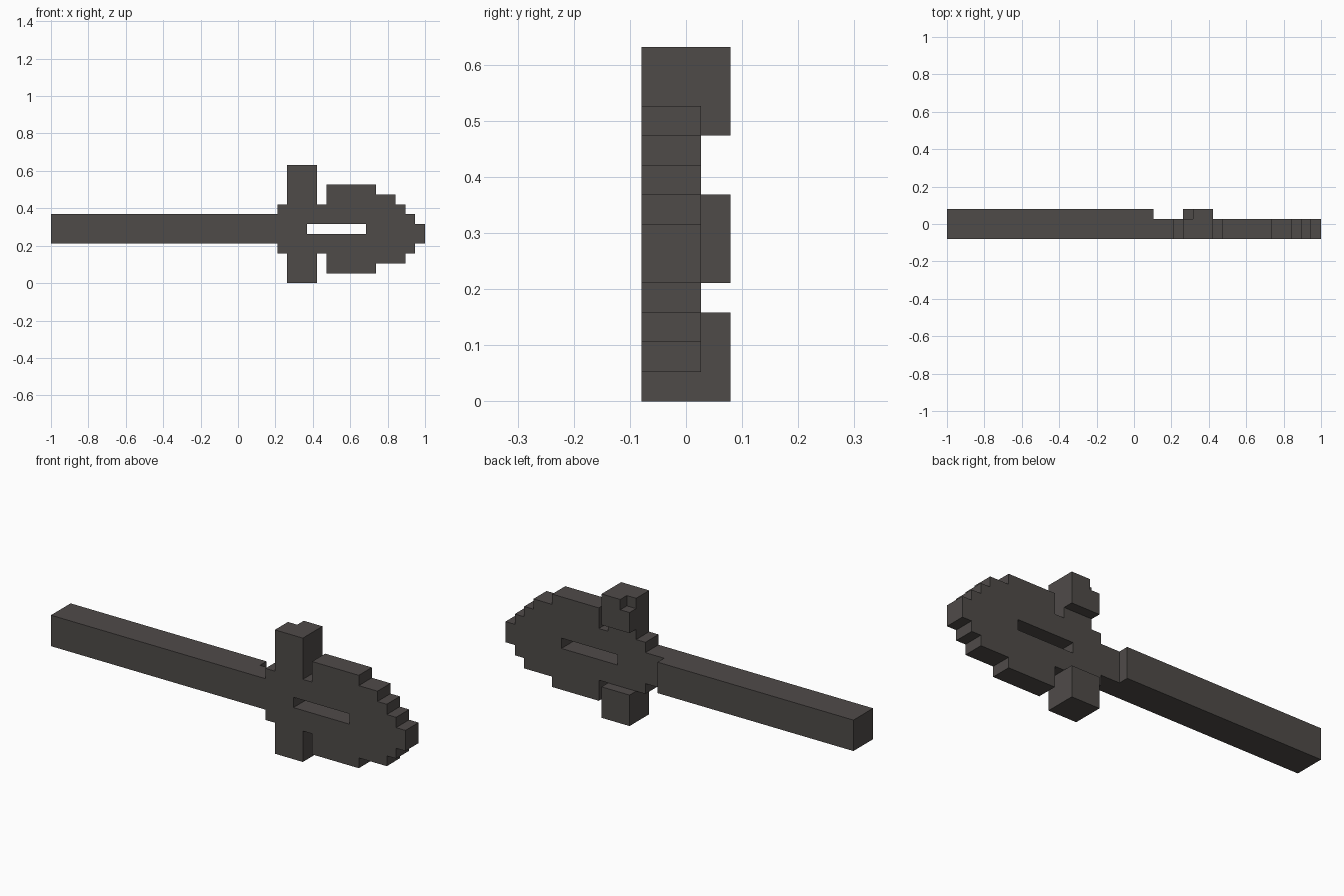
import bpy
import bmesh
import math

if "Cube" in bpy.data.objects:
    bpy.data.objects.remove(bpy.data.objects["Cube"])

U = 2 / 38  # one block; the model is 38 x 3 x 12 blocks

metal = bpy.data.materials.new("dark_grey")
metal.diffuse_color = (0.078, 0.070, 0.066, 1)
metal.use_nodes = True
metal.node_tree.nodes["Principled BSDF"].inputs["Base Color"].default_value = metal.diffuse_color


def block(x0, x1, y0, y1, z0, z1):
    return {(x, y, z) for x in range(x0, x1)
            for y in range(y0, y1) for z in range(z0, z1)}


# Handle: three blocks thick, thinning where it enters the head
handle = block(0, 21, 0, 3, 4, 7) | block(21, 23, 0, 2, 4, 7)

# Guard: thin crossbar with thick ends, one chipped corner on the top end
guard = block(24, 27, 0, 2, 0, 12)
guard |= block(24, 27, 2, 3, 0, 3) | block(24, 27, 2, 3, 9, 12)
guard -= {(24, 2, 11)}

# Head: stepped blade columns (x start, x end, bottom, top)
head = set()
for x0, x1, z0, z1 in [(23, 24, 3, 8), (27, 28, 3, 8), (28, 33, 1, 10),
                       (33, 35, 2, 9), (35, 36, 2, 8), (36, 37, 3, 7),
                       (37, 38, 4, 6)]:
    head |= block(x0, x1, 0, 2, z0, z1)

# Slot through the head and guard
slot = block(26, 32, 0, 2, 5, 6)
head -= slot
guard -= slot

parts = {"handle": handle, "guard": guard, "blade_head": head}
solid = set().union(*parts.values())


def build(name, cells):
    """Skin the outside of a part, leaving joints with other parts open."""
    bm = bmesh.new()
    verts = {}

    def vert(p):
        if p not in verts:
            verts[p] = bm.verts.new(((p[0] - 19) * U, (p[1] - 1.5) * U, p[2] * U))
        return verts[p]

    for c in sorted(cells):
        for axis in range(3):
            a, b = (axis + 1) % 3, (axis + 2) % 3
            for side in (0, 1):
                n = list(c)
                n[axis] += 2 * side - 1
                if tuple(n) in solid:
                    continue
                corners = []
                for da, db in ((0, 0), (1, 0), (1, 1), (0, 1)):
                    p = list(c)
                    p[axis] += side
                    p[a] += da
                    p[b] += db
                    corners.append(vert(tuple(p)))
                bm.faces.new(corners if side else corners[::-1])
    # Merge the blocks into large flat faces
    bmesh.ops.dissolve_limit(bm, angle_limit=math.radians(1),
                             verts=bm.verts[:], edges=bm.edges[:])
    mesh = bpy.data.meshes.new(name)
    bm.to_mesh(mesh)
    bm.free()
    mesh.materials.append(metal)
    bpy.context.collection.objects.link(bpy.data.objects.new(name, mesh))


for part_name, part_cells in parts.items():
    build(part_name, part_cells)
